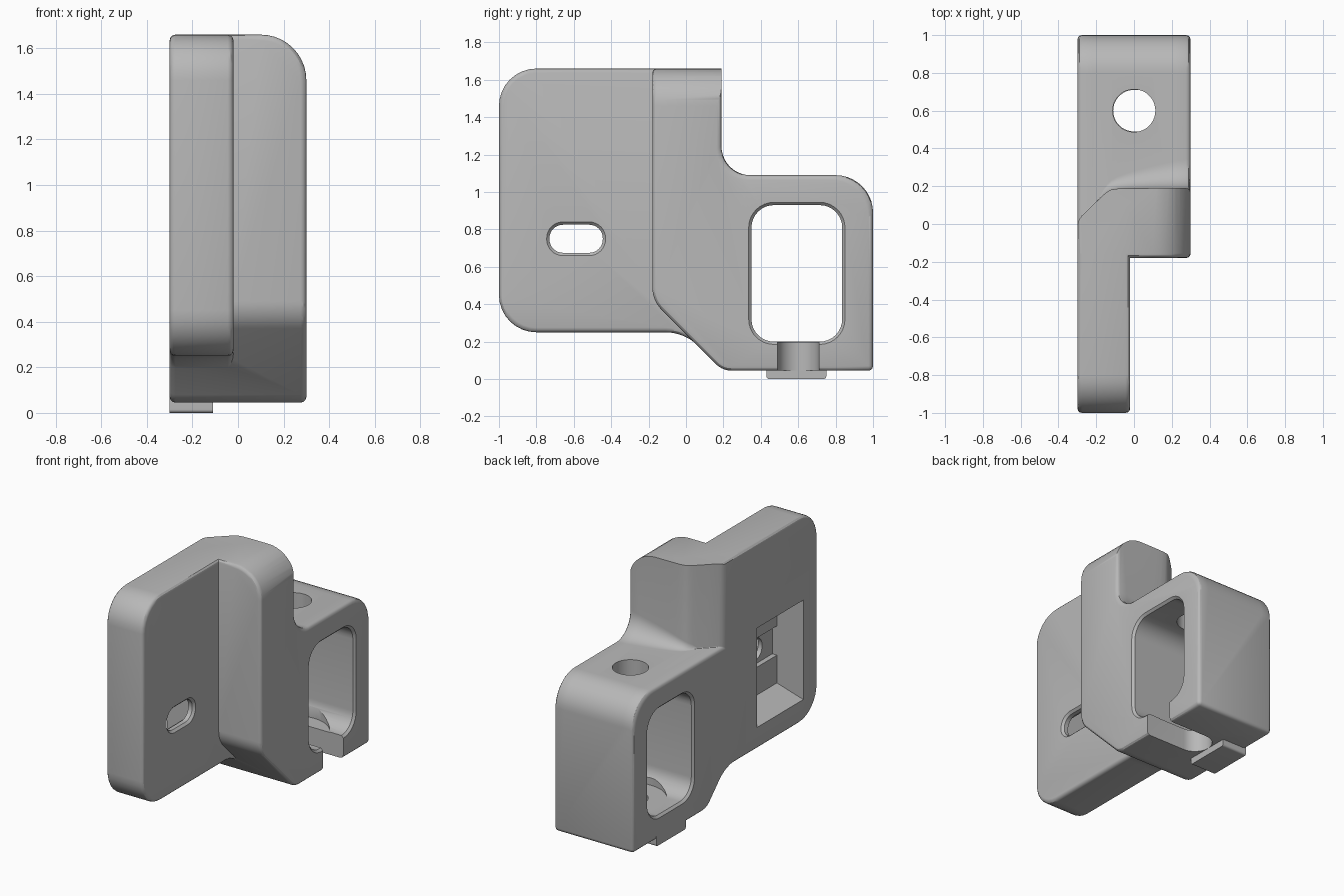
import bpy, bmesh, math
from mathutils import Vector

if "Cube" in bpy.data.objects:
    bpy.data.objects.remove(bpy.data.objects["Cube"])

grey = bpy.data.materials.new("light_grey")
grey.diffuse_color = (0.48, 0.48, 0.48, 1)
grey.use_nodes = True
grey.node_tree.nodes["Principled BSDF"].inputs["Base Color"].default_value = grey.diffuse_color


def rounded(corners, n=8):
    """Polygon from (u, v, radius) corners, each rounded with an arc."""
    out = []
    for i, (u, v, r) in enumerate(corners):
        p = Vector((u, v))
        if r == 0:
            out.append(p)
            continue
        a = (Vector(corners[i - 1][:2]) - p).normalized()
        b = (Vector(corners[(i + 1) % len(corners)][:2]) - p).normalized()
        half = a.angle(b) / 2
        c = p + (a + b).normalized() * (r / math.sin(half))
        s = p + a * (r / math.tan(half)) - c
        e = p + b * (r / math.tan(half)) - c
        total = s.angle(e)
        for k in range(n + 1):
            t = k / n
            out.append(c + (s * math.sin((1 - t) * total) + e * math.sin(t * total)) / math.sin(total))
    return out


def rect(u0, u1, v0, v1, r=0.0):
    return rounded([(u0, v0, r), (u1, v0, r), (u1, v1, r), (u0, v1, r)])


def loft(name, sections, axis="x", tri=False, edge=None):
    """Solid through (position, 2D outline) sections along an axis."""
    bm = bmesh.new()
    rings = []
    for pos, pts in sections:
        rings.append([bm.verts.new((pos, p[0], p[1]) if axis == "x" else (p[0], p[1], pos)) for p in pts])
    n = len(rings[0])
    for a, b in zip(rings, rings[1:]):
        for i in range(n):
            bm.faces.new((a[i], a[(i + 1) % n], b[(i + 1) % n], b[i]))
    bm.faces.new(rings[0])
    bm.faces.new(rings[-1])
    if tri:
        bmesh.ops.triangulate(bm, faces=bm.faces[:])
    bmesh.ops.recalc_face_normals(bm, faces=bm.faces[:])
    if edge:
        bmesh.ops.bevel(bm, geom=[e for e in bm.edges if edge(e)], offset=0.2, segments=10,
                        profile=0.5, affect='EDGES')
    me = bpy.data.meshes.new(name)
    bm.to_mesh(me)
    bm.free()
    ob = bpy.data.objects.new(name, me)
    me.materials.append(grey)
    bpy.context.collection.objects.link(ob)
    return ob


def apply(ob, mod):
    bpy.context.view_layer.objects.active = ob
    bpy.ops.object.modifier_apply(modifier=mod.name)


def soften(ob, width):
    m = ob.modifiers.new("soft", 'BEVEL')
    m.width, m.segments, m.limit_method = width, 3, 'ANGLE'
    m.angle_limit = math.radians(35)
    m.use_clamp_overlap = False
    apply(ob, m)


def combine(ob, tool, op):
    m = ob.modifiers.new("bool", 'BOOLEAN')
    m.operation, m.solver, m.object = op, 'EXACT', tool
    apply(ob, m)
    bpy.data.objects.remove(tool)


SOFT = 0.025

# Block, full height; its upper right long edge is strongly rounded
outline = rounded([(-0.18, 0.42, 0.17), (0.195, 0.045, 0.12), (1, 0.045, 0), (1, 1.66, 0), (-0.18, 1.66, 0)])
body = loft("bracket_body", [(-0.3, outline), (0.3, outline)],
            edge=lambda e: all(v.co.x > 0.29 and v.co.z > 1.65 for v in e.verts))
soften(body, SOFT)

# Upright plate with a fillet into the sloped underside
outline = rounded([(-1, 0.25, 0.2), (-0.01, 0.25, 0.25), (0.12, 0.125, 0), (0.12, 1.66, 0), (-1, 1.66, 0.2)])
plate = loft("plate", [(-0.3, outline), (-0.02, outline)])
soften(plate, SOFT)
combine(body, plate, 'UNION')

# Space behind the tower: angled left side, growing fillet, rounded far corner
sections = []
for x in (-0.35, -0.3, -0.296, -0.288, -0.275, -0.22, -0.18, -0.16, -0.14, -0.12, -0.09, -0.05,
          0, 0.05, 0.1, 0.16, 0.22, 0.275, 0.288, 0.296, 0.3, 0.35):
    d = min(max(abs(x) - 0.3 + SOFT, 0), SOFT)
    e = SOFT - math.sqrt(max(SOFT ** 2 - d ** 2, 0))
    a, b = x + 0.32, 0.19
    y0 = (a + b - math.sqrt((a - b) ** 2 + 0.0006)) / 2
    r = 0.006 + 0.154 * min(max((x + 0.18) / 0.48, 0), 1) ** 0.6
    pts = [(y0, 1.9)]
    for k in range(11):
        t = math.pi * (1 + k / 20)
        pts.append((y0 + r + r * math.cos(t), 1.09 + r + r * math.sin(t)))
    for k in range(11):
        t = math.pi / 2 * (1 - k / 10)
        pts.append((0.8 + 0.2 * math.cos(t), 0.89 + 0.2 * math.sin(t)))
    pts += [(1.2, 0.89), (1.2, 1.9)]
    sections.append((x, [(p[0] - e, p[1] - e) for p in pts]))
combine(body, loft("rear_cut", sections, tri=True), 'DIFFERENCE')

# Foot tab below the block
tab = loft("foot_tab", [(-0.3, rect(0.43, 0.75, 0, 0.08, 0.015)), (-0.11, rect(0.43, 0.75, 0, 0.08, 0.015))])
combine(body, tab, 'UNION')


# Large side window with chamfered rims
def window(g):
    return rect(0.35 - g, 0.835 + g, 0.2 - g, 0.93 + g, 0.12 + g)


combine(body, loft("window_cut", [(-0.33, window(0.045)), (-0.285, window(0)),
                                  (0.285, window(0)), (0.33, window(0.045))]), 'DIFFERENCE')


# Vertical screw hole, round seat on the window floor, and open slot
def disc(r, n=48):
    return [(r * math.cos(2 * math.pi * k / n), 0.6 + r * math.sin(2 * math.pi * k / n)) for k in range(n)]


combine(body, loft("hole_cut", [(0.8, disc(0.113)), (1.3, disc(0.113))], "z"), 'DIFFERENCE')
combine(body, loft("seat_cut", [(0.197, disc(0.225)), (0.45, disc(0.225))], "z"), 'DIFFERENCE')
slot = [(0.4, 0.49), (0.4, 0.71)]
for k in range(21):
    t = math.pi * (0.5 + k / 20)
    slot.append((0.11 * math.cos(t), 0.6 + 0.11 * math.sin(t)))
combine(body, loft("slot_cut", [(-0.1, slot), (0.35, slot)], "z"), 'DIFFERENCE')

# Tapered pocket in the plate's outer face, with a channel and a long hole
combine(body, loft("pocket_cut", [(-0.34, rect(-0.84, -0.34, 0.388, 1.092)),
                                  (-0.1, rect(-0.84, -0.34, 0.46, 1.02))]), 'DIFFERENCE')
channel = rect(-0.84, -0.34, 0.65, 0.85)
combine(body, loft("channel_cut", [(-0.12, channel), (-0.065, channel)]), 'DIFFERENCE')


def long_hole(g):
    return rect(-0.73 - g, -0.445 + g, 0.675 - g, 0.825 + g, 0.072 + g)


combine(body, loft("long_hole_cut", [(-0.15, long_hole(0)), (-0.035, long_hole(0)),
                                     (0.0, long_hole(0.035))]), 'DIFFERENCE')

# Smooth the rounded surfaces, keep hard edges
bpy.ops.object.select_all(action='DESELECT')
body.select_set(True)
bpy.context.view_layer.objects.active = body
bpy.ops.object.shade_smooth_by_angle(angle=math.radians(30))
